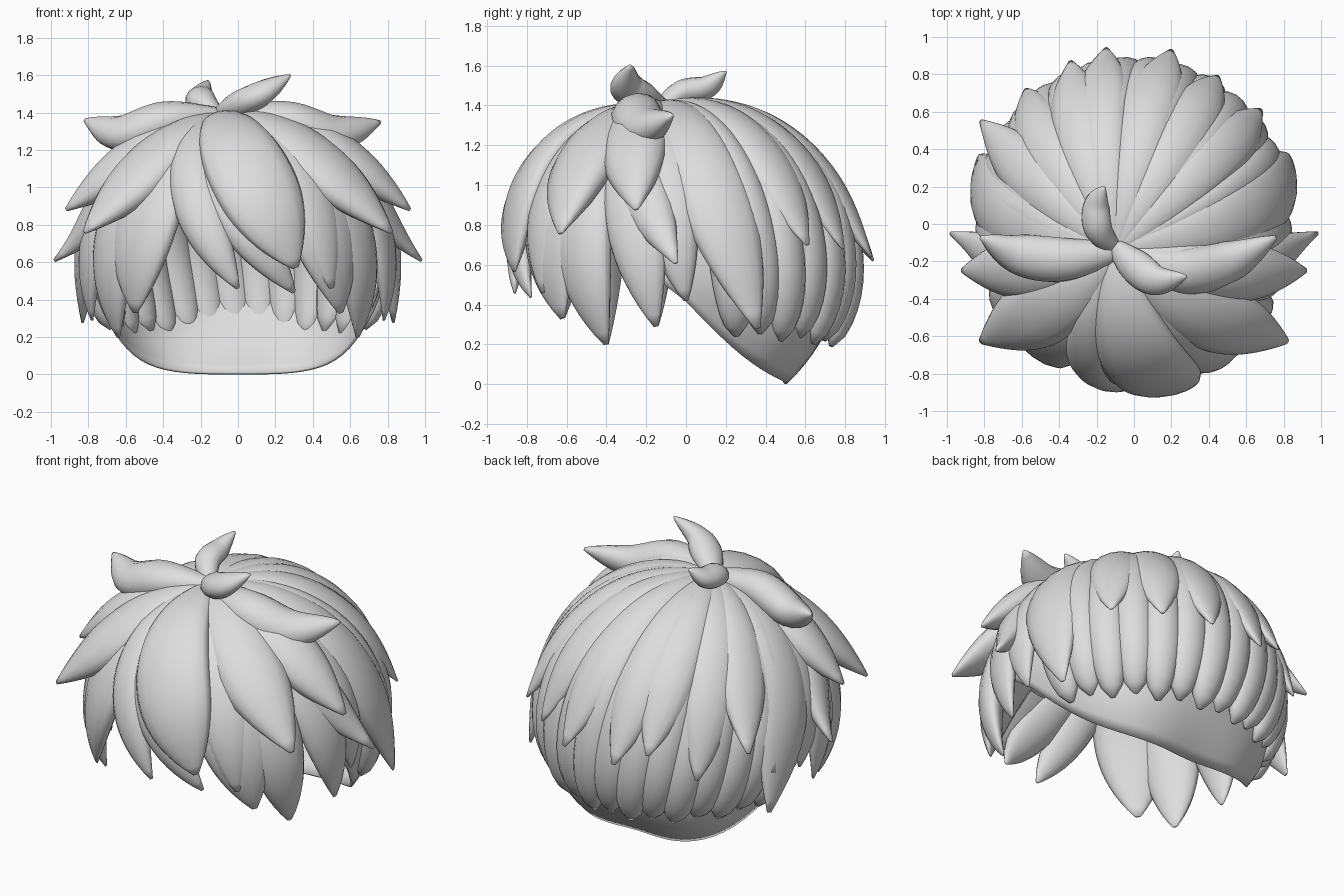
import bpy, bmesh, math
from mathutils import Vector

if "Cube" in bpy.data.objects:
    bpy.data.objects.remove(bpy.data.objects["Cube"])

CENTRE = Vector((0, 0, 0.6))
RADII = Vector((0.80, 0.82, 0.82))
CROWN = Vector((-0.1, -0.15, 1.41))

hair = bpy.data.materials.new("light_grey_hair")
hair.diffuse_color = (0.73, 0.73, 0.73, 1)
hair.use_nodes = True
hair.node_tree.nodes["Principled BSDF"].inputs["Base Color"].default_value = hair.diffuse_color


def to_unit(p):
    return Vector([(p[i] - CENTRE[i]) / RADII[i] for i in range(3)])


def from_unit(u):
    return Vector([u[i] * RADII[i] + CENTRE[i] for i in range(3)])


def finish(bm, name):
    bmesh.ops.recalc_face_normals(bm, faces=bm.faces)
    me = bpy.data.meshes.new(name)
    bm.to_mesh(me)
    bm.free()
    me.materials.append(hair)
    for p in me.polygons:
        p.use_smooth = True
    ob = bpy.data.objects.new(name, me)
    bpy.context.collection.objects.link(ob)
    return ob


def sweep(name, path, width, depth, start=0.25, peak=0.6, blunt=False, sides=14):
    """Tapered oval tube whose flat side faces the head."""
    bm = bmesh.new()
    rings, n = [], len(path) - 1
    for i, p in enumerate(path):
        t = i / n
        tan = (path[min(i + 1, n)] - path[max(i - 1, 0)]).normalized()
        out = to_unit(p)
        out = Vector([out[k] / RADII[k] for k in range(3)])
        side = tan.cross(out).normalized()
        out = side.cross(tan).normalized()
        grow = start + (1 - start) * math.sin(min(1, t / peak) * math.pi / 2)
        u = max(0, (t - peak) / (1 - peak))
        f = grow * (math.sqrt(1 - 0.98 * u ** 2.2) if blunt else 1 - 0.92 * u ** 2.3)
        rings.append([bm.verts.new(p + side * (math.cos(a) * f * width / 2)
                                   + out * (math.sin(a) * f * depth / 2))
                      for a in (2 * math.pi * k / sides for k in range(sides))])
    for r, s in zip(rings, rings[1:]):
        for k in range(sides):
            j = (k + 1) % sides
            bm.faces.new((r[k], r[j], s[j], s[k]))
    bm.faces.new(rings[0])
    bm.faces.new(rings[-1])
    return finish(bm, name)


def lock(name, tip, width, bow=0.0, depth=None, lift=0.0, peak=0.6, flick=4, blunt=False):
    """Lock that hugs the head from the crown, then leaves it towards its tip."""
    a, b = to_unit(CROWN), to_unit(tip)
    sb = b.length
    a, b = a.normalized(), b.normalized()
    ang, path = a.angle(b), []
    axis = a.cross(b).normalized()
    for i in range(29):
        t = i / 28
        d = (a * math.sin((1 - t) * ang) + b * math.sin(t * ang)) / math.sin(ang)
        s = 0.98 + (sb - 0.98) * t ** flick + lift * math.sin(math.pi * t)
        d = (d + axis * bow * math.sin(math.pi * t)).normalized()
        path.append(from_unit(d * s))
    return sweep(name, path, width, depth or 0.06 + width * 0.3, 0.2, peak, blunt)


def horn(name, pts, width, depth):
    """Free-standing tuft through four points."""
    pts = [Vector(p) for p in pts]
    ext = [2 * pts[0] - pts[1]] + pts + [2 * pts[-1] - pts[-2]]
    path = []
    for k in range(1, len(ext) - 2):
        p0, p1, p2, p3 = ext[k - 1:k + 3]
        for i in range(8):
            t = i / 8
            path.append(0.5 * (2 * p1 + (p2 - p0) * t + (2 * p0 - 5 * p1 + 4 * p2 - p3) * t * t
                               + (3 * p1 - p0 - 3 * p2 + p3) * t ** 3))
    path.append(pts[-1])
    return sweep(name, path, width, depth, 0.45, 0.45)


# Scalp shell: open below, high at the face, a smooth band at the nape
bm = bmesh.new()
cols, rows, grid = 72, 28, []
for c in range(cols):
    az = 2 * math.pi * c / cols
    s, co = math.sin(az), math.cos(az)
    edge = 0.42 * (1 - s) ** 2 if s > 0 else 0.42 + 0.5 * min(1, -s * 1.2)
    flare = 0.08 * (2 * s * co) ** 2 if s > 0 else 0
    low = math.acos((edge - CENTRE.z) / (RADII.z * (0.95 + flare)))
    col = []
    for r in range(rows + 1):
        e = low * (r + 0.3) / (rows + 0.3)
        z = CENTRE.z + RADII.z * math.cos(e)
        k = min(1, max(0, (0.5 - z) / 0.3))      # 1 inside the nape band
        scale = 0.985 - 0.035 * k + flare * k
        col.append(bm.verts.new(from_unit(scale * Vector((
            math.sin(e) * co, math.sin(e) * s, math.cos(e))))))
    grid.append(col)
for c in range(cols):
    g, h = grid[c], grid[(c + 1) % cols]
    for r in range(rows):
        bm.faces.new((g[r], g[r + 1], h[r + 1], h[r]))
bm.faces.new([g[0] for g in grid])
scalp = finish(bm, "scalp_shell")
thick = scalp.modifiers.new("thickness", 'SOLIDIFY')
thick.thickness = 0.015

# Tufts standing up from the crown
horn("crown_tuft_back", [(-0.1, -0.14, 1.38), (-0.19, -0.03, 1.46),
                         (-0.2, 0.1, 1.49), (-0.16, 0.2, 1.57)], 0.16, 0.13)
horn("crown_tuft_front", [(-0.1, -0.12, 1.4), (0.0, -0.22, 1.44),
                          (0.12, -0.3, 1.5), (0.28, -0.28, 1.6)], 0.19, 0.15)

# Upper locks that flick outwards
horn("top_lock_left", [(-0.1, -0.15, 1.38), (-0.38, -0.19, 1.36),
                       (-0.62, -0.16, 1.29), (-0.82, -0.07, 1.36)], 0.25, 0.21)
horn("top_lock_right", [(-0.08, -0.17, 1.38), (0.25, -0.25, 1.36),
                        (0.51, -0.2, 1.29), (0.76, -0.07, 1.35)], 0.26, 0.21)

# Side locks in matching pairs: tip, width, bow, flick, depth
SIDE = [((0.92, -0.25, 0.88), 0.34, 0.03, 4, 0.22), ((0.98, -0.05, 0.61), 0.30, 0.17, 8, 0.20),
        ((0.82, -0.63, 0.76), 0.40, 0.05, 4, 0.22), ((0.55, -0.62, 0.33), 0.44, 0.03, 4, 0.17),
        ((0.64, -0.40, 0.20), 0.36, 0.0, 4, 0.17), ((0.78, -0.15, 0.29), 0.32, 0.0, 4, 0.15),
        ((0.79, 0.0, 0.42), 0.30, 0.0, 4, 0.15), ((0.83, 0.36, 0.28), 0.38, 0.10, 6, 0.17),
        ((0.84, 0.33, 0.52), 0.30, 0.06, 6, 0.15)]
for i, (tip, w, bow, flick, depth) in enumerate(SIDE):
    for sx, label in ((-1, "left"), (1, "right")):
        lock(f"side_lock_{label}_{i + 1}", (sx * tip[0], tip[1], tip[2]), w, -sx * bow,
             depth, flick=flick)

# Fringe swept to one side of the face
lock("fringe_main", (0.31, -0.86, 0.57), 0.46, -0.12, 0.18, 0.08)
lock("fringe_right", (0.50, -0.72, 0.46), 0.32, 0.02, 0.16, 0.02)
lock("fringe_lower", (0.30, -0.78, 0.44), 0.28, -0.30, 0.16, 0.04)
lock("fringe_middle", (0.0, -0.86, 0.46), 0.26, -0.22, 0.16, 0.04)

# Upper layer over the back of the head
BACK = [(-0.82, 0.55, 0.72), (-0.58, 0.72, 0.55), (-0.34, 0.87, 0.70),
        (-0.15, 0.94, 0.62), (0.2, 0.93, 0.64), (0.45, 0.79, 0.68), (0.68, 0.61, 0.70)]
for i, tip in enumerate(BACK):
    lock(f"back_lock_{i + 1}", tip, 0.29, 0.0, 0.15, 0.0, 0.65, 6)

# Lower layer hanging around the nape, with rounded ends
N = 15
for i in range(N):
    az = math.radians(20 + 140 * i / (N - 1))
    z = 0.27 - 0.08 * math.sin(az) + 0.025 * (i % 2)
    lock(f"nape_lock_{i + 1}", (0.72 * math.cos(az), 0.74 * math.sin(az), z),
         0.22, 0.0, 0.16, 0.0, 0.78, 4, True)
